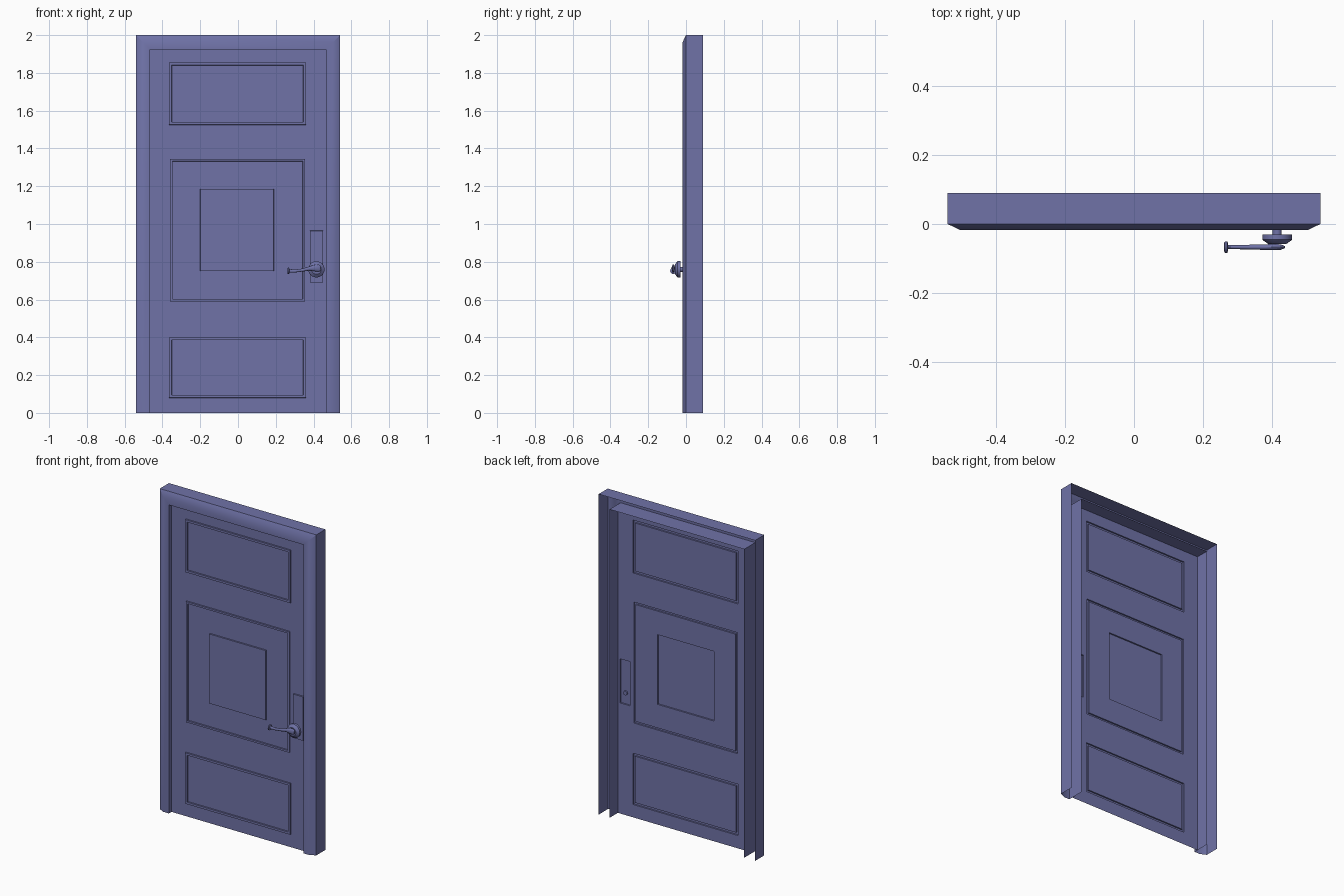
import bpy, bmesh, math
from mathutils import Vector

cube = bpy.data.objects.get("Cube")
if cube:
    bpy.data.objects.remove(cube, do_unlink=True)

paint = bpy.data.materials.new("slate_blue")
paint.use_nodes = True
COLOUR = (0.16, 0.17, 0.39, 1)
paint.diffuse_color = COLOUR
paint.node_tree.nodes["Principled BSDF"].inputs["Base Color"].default_value = COLOUR

HALF_W, HEIGHT, BACK = 0.54, 2.0, 0.09
JAMB = 0.075          # width of the frame moulding
DOOR_Y = 0.008        # plane of the door leaf


def finish(name, bm, recalc=True):
    if recalc:
        bmesh.ops.recalc_face_normals(bm, faces=bm.faces)
    mesh = bpy.data.meshes.new(name)
    bm.to_mesh(mesh)
    bm.free()
    mesh.materials.append(paint)
    obj = bpy.data.objects.new(name, mesh)
    bpy.context.collection.objects.link(obj)
    bpy.ops.object.select_all(action='DESELECT')
    obj.select_set(True)
    bpy.context.view_layer.objects.active = obj
    bpy.ops.object.shade_smooth_by_angle(angle=math.radians(32))
    return obj


def loft(name, rings, place, sides=20):
    """Skin ellipses (position, centre height, radius a, radius b) and cap both ends."""
    bm = bmesh.new()
    loops = []
    for pos, cz, ra, rb in rings:
        loops.append([bm.verts.new(place(pos, ra * math.cos(t), cz + rb * math.sin(t)))
                      for t in (math.tau * i / sides for i in range(sides))])
    for a, b in zip(loops, loops[1:]):
        for i in range(sides):
            j = (i + 1) % sides
            bm.faces.new((a[i], a[j], b[j], b[i]))
    bm.faces.new(loops[0])
    bm.faces.new(loops[-1])
    return finish(name, bm)


# Frame: an open moulding profile swept up, across and down with mitred corners
bm = bmesh.new()
profile = [(0, BACK), (0, 0), (0.037, -0.018), (JAMB, -0.018), (JAMB, BACK)]
strips = []
for inset, y in profile:
    x, top = HALF_W - inset, HEIGHT - inset
    strips.append([bm.verts.new((px, y, pz))
                   for px, pz in ((-x, 0), (-x, top), (x, top), (x, 0))])
for a, b in zip(strips, strips[1:]):
    for i in range(3):
        bm.faces.new((a[i], b[i], b[i + 1], a[i + 1]))
front = next(f for f in bm.faces if all(v.co.y < -0.01 for v in f.verts))
if front.normal.y == 0:
    bm.normal_update()
if front.normal.y > 0:
    bmesh.ops.reverse_faces(bm, faces=bm.faces)
finish("door_frame", bm, recalc=False)

# Door leaf: a pressed sheet with raised mouldings, centre field and lock plate
# Each rectangle is left, right, bottom, top, moulding width (None = solid)
raised = [(-0.365, 0.36, 1.525, 1.855, 0.015),
          (-0.36, 0.355, 0.59, 1.345, 0.013),
          (-0.365, 0.36, 0.08, 0.40, 0.015),
          (-0.20, 0.19, 0.75, 1.185, None),
          (0.38, 0.45, 0.69, 0.965, None)]


def inside(p, l, r, b, t, m=0):
    return l + m < p.x < r - m and b + m < p.z < t - m


def is_raised(p):
    for l, r, b, t, m in raised:
        if inside(p, l, r, b, t) and not (m and inside(p, l, r, b, t, m)):
            return True
    return False


bm = bmesh.new()
w, top = HALF_W - JAMB, HEIGHT - JAMB
bm.faces.new([bm.verts.new((x, DOOR_Y, z))
              for x, z in ((-w, 0), (w, 0), (w, top), (-w, top))])
cuts_x, cuts_z = set(), set()
for l, r, b, t, m in raised:
    m = m or 0
    cuts_x |= {l, l + m, r - m, r}
    cuts_z |= {b, b + m, t - m, t}
for axis, cuts in ((Vector((1, 0, 0)), cuts_x), (Vector((0, 0, 1)), cuts_z)):
    for c in sorted(cuts):
        bmesh.ops.bisect_plane(bm, geom=bm.verts[:] + bm.edges[:] + bm.faces[:],
                               plane_co=axis * c, plane_no=axis, dist=1e-5)
bm.normal_update()
bmesh.ops.inset_region(bm, faces=[f for f in bm.faces if is_raised(f.calc_center_median())],
                       thickness=0.0008, depth=0.008, use_boundary=True,
                       use_even_offset=True)
finish("door_leaf", bm, recalc=False)

# Handle: stem with tapered rose, then a flared lever and its end button
HX, HZ = 0.415, 0.76
rose = [(DOOR_Y, 0.013), (-0.03, 0.013), (-0.03, 0.043), (-0.045, 0.043),
        (-0.048, 0.040), (-0.058, 0.026)]
loft("handle_rose", [(y, HZ, r, r) for y, r in rose],
     lambda p, a, z: (HX + a, p, z), 24)

lever = [(0.437, 0.765, 0.003, 0.014), (0.425, 0.767, 0.008, 0.019),
         (0.405, 0.767, 0.009, 0.017), (0.38, 0.765, 0.008, 0.011),
         (0.34, 0.756, 0.007, 0.008), (0.30, 0.751, 0.006, 0.008),
         (0.27, 0.752, 0.006, 0.010)]
loft("handle_lever", lever, lambda p, a, z: (p, -0.067 + a, z), 16)

button = [(0.272, 0.012), (0.270, 0.017), (0.264, 0.017), (0.261, 0.012)]
loft("handle_button", [(x, 0.752, r, r) for x, r in button],
     lambda p, a, z: (p, -0.067 + a, z), 16)

# Centre the whole door front to back
bpy.context.view_layer.update()
